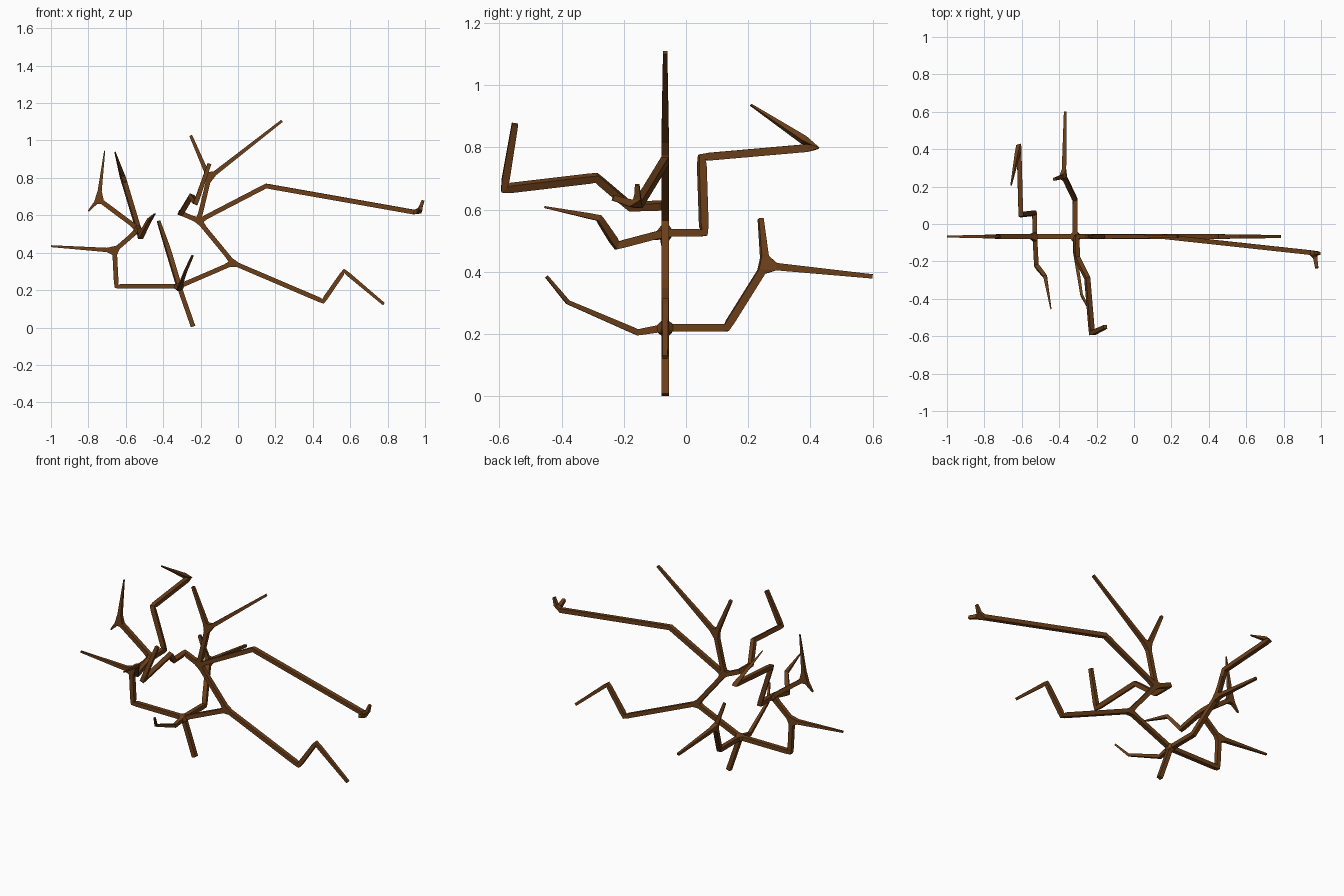
import bpy, bmesh

P = -0.067   # plane of the main trunk
R = 0.0125   # normal half-thickness
verts, radii, edges = [], [], []


def grow(start, *points):
    """Add a chain of nodes (x, y, z[, radius]) from node index start; return the last index."""
    prev = start
    for p in points:
        verts.append(p[:3])
        radii.append(p[3] if len(p) > 3 else R)
        if prev is not None:
            edges.append((prev, len(verts) - 1))
        prev = len(verts) - 1
    return prev


# foot and first fork
fork = grow(None, (-0.24, P, 0.005), (-0.315, P, 0.22))
# fork: backward twig that splits, forward twig
back = grow(fork, (-0.315, 0.13, 0.22), (-0.375, 0.255, 0.42))
grow(back, (-0.425, 0.24, 0.57, 0.008))
grow(back, (-0.368, 0.6, 0.385, 0.007))
grow(fork, (-0.315, -0.155, 0.205, 0.010), (-0.28, -0.38, 0.302, 0.007), (-0.243, -0.448, 0.384, 0.005))

# left limb
elbow = grow(fork, (-0.65, P, 0.22), (-0.66, P, 0.412))
grow(elbow, (-1.0, P, 0.435, 0.005))
left = grow(elbow, (-0.53, P, 0.525))
crown = grow(left, (-0.745, P, 0.685))
grow(crown, (-0.713, P, 0.945, 0.003))
grow(crown, (-0.80, P, 0.622, 0.004))
grow(left, (-0.532, 0.058, 0.525), (-0.605, 0.05, 0.768), (-0.615, 0.415, 0.80), (-0.657, 0.208, 0.937, 0.003))
grow(left, (-0.522, -0.222, 0.484), (-0.475, -0.28, 0.573, 0.010), (-0.444, -0.455, 0.608, 0.003))

# right limb
low = grow(fork, (-0.025, P, 0.345))
grow(low, (0.455, P, 0.14), (0.568, P, 0.303, 0.011), (0.78, P, 0.125, 0.008))
hub = grow(low, (-0.21, P, 0.57))
tip = grow(hub, (0.15, P, 0.757), (0.965, -0.155, 0.613))
grow(tip, (0.99, -0.157, 0.68, 0.007))
grow(tip, (0.977, -0.235, 0.638, 0.009))
top = grow(hub, (-0.155, P, 0.80))
grow(top, (-0.253, P, 1.027, 0.008))
grow(top, (0.235, P, 1.105, 0.007))
grow(hub, (-0.308, P, 0.613), (-0.305, -0.18, 0.61), (-0.25, -0.288, 0.702),
     (-0.225, -0.585, 0.667), (-0.153, -0.55, 0.875, 0.010))

# skin the skeleton
mesh = bpy.data.meshes.new("bare_branch")
bm = bmesh.new()
skin = bm.verts.layers.skin.verify()
nodes = []
for co, r in zip(verts, radii):
    v = bm.verts.new(co)
    v[skin].radius = (r, r)
    nodes.append(v)
nodes[0][skin].use_root = True
for a, b in edges:
    bm.edges.new((nodes[a], nodes[b]))
bm.to_mesh(mesh)
bm.free()

branch = bpy.data.objects.new("bare_branch", mesh)
bpy.context.collection.objects.link(branch)
mod = branch.modifiers.new("skin", 'SKIN')
mod.use_smooth_shade = False
mod.branch_smoothing = 0

bark = bpy.data.materials.new("bark")
bark.diffuse_color = (0.15, 0.05, 0.01, 1)
mesh.materials.append(bark)
